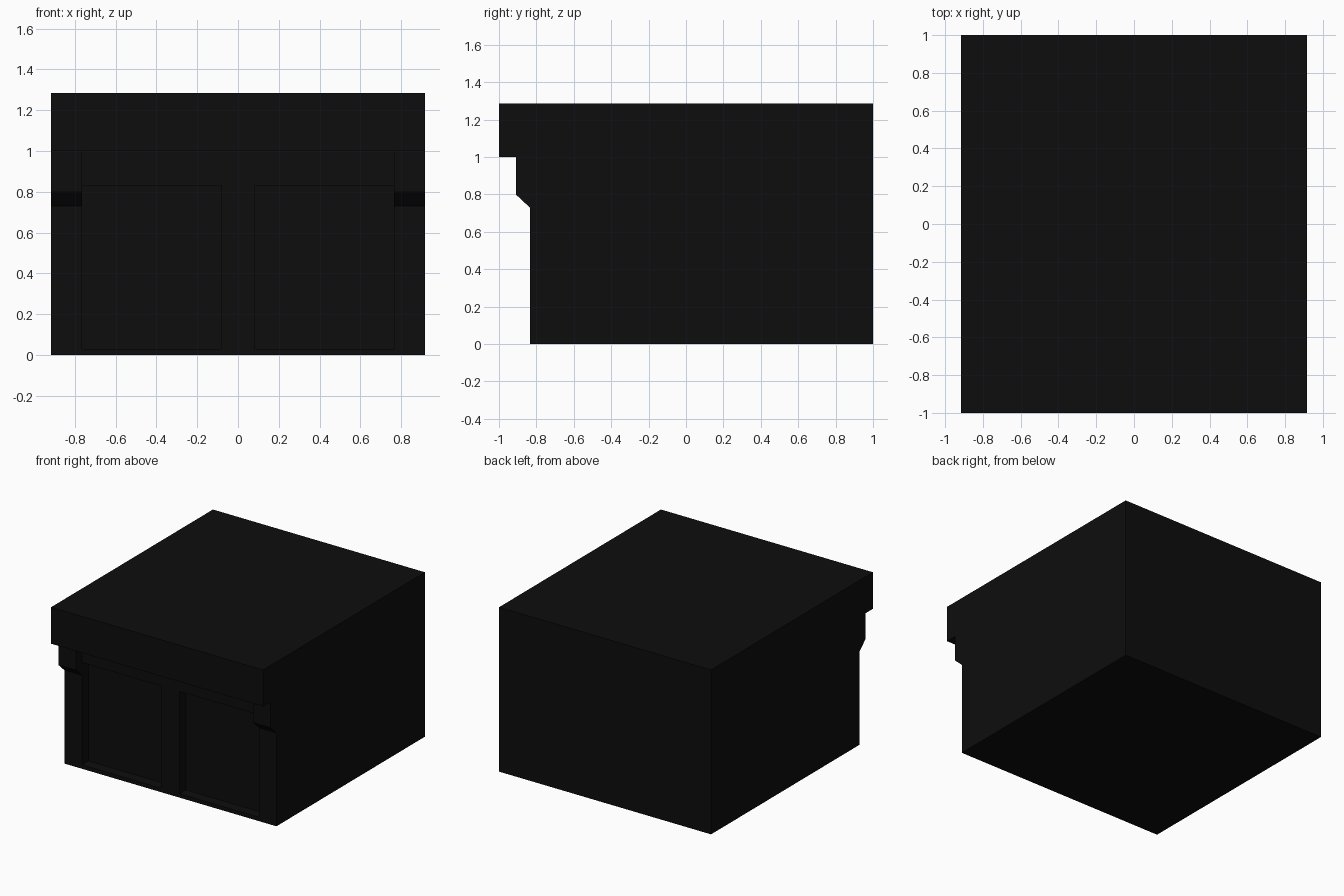
import bpy, bmesh

if "Cube" in bpy.data.objects:
    bpy.data.objects.remove(bpy.data.objects["Cube"])

black = bpy.data.materials.new("near black")
black.diffuse_color = (0.004, 0.004, 0.004, 1)
black.use_nodes = True
black.node_tree.nodes["Principled BSDF"].inputs["Base Color"].default_value = black.diffuse_color

W = 0.917            # half width
FRONT = -0.835       # main wall plane
TOP, EAVE = 1.285, 1.0


def extrude_profile(name, pts, x0, x1):
    """Extrude a closed (y, z) profile along x."""
    bm = bmesh.new()
    face = bm.faces.new([bm.verts.new((x0, y, z)) for y, z in pts])
    ext = bmesh.ops.extrude_face_region(bm, geom=[face])
    moved = [g for g in ext["geom"] if isinstance(g, bmesh.types.BMVert)]
    bmesh.ops.translate(bm, verts=moved, vec=(x1 - x0, 0, 0))
    bmesh.ops.recalc_face_normals(bm, faces=bm.faces)
    me = bpy.data.meshes.new(name)
    bm.to_mesh(me)
    bm.free()
    me.materials.append(black)
    ob = bpy.data.objects.new(name, me)
    bpy.context.collection.objects.link(ob)
    return ob


# Main block with overhanging top
body = extrude_profile("building_body", [
    (1, 0), (1, TOP), (-1, TOP), (-1, EAVE), (FRONT, EAVE), (FRONT, 0)], -W, W)

# Two shallow bay recesses in the front wall
for side, (x0, x1) in {"left": (-0.765, -0.08), "right": (0.08, 0.765)}.items():
    cutter = extrude_profile("bay_cutter_" + side, [
        (-0.9, 0.03), (-0.755, 0.03), (-0.755, 0.83), (-0.9, 0.83)], x0, x1)
    cutter.hide_render = True
    cutter.hide_viewport = True
    cut = body.modifiers.new("bay_" + side, 'BOOLEAN')
    cut.operation = 'DIFFERENCE'
    cut.solver = 'EXACT'
    cut.object = cutter

# Corner brackets under the overhang, with sloped undersides
bracket = [(FRONT, EAVE), (-0.91, EAVE), (-0.91, 0.80), (FRONT, 0.73)]
for side, x0, x1 in (("left", -W, -0.765), ("right", 0.765, W)):
    extrude_profile("corner_bracket_" + side, bracket, x0, x1)
